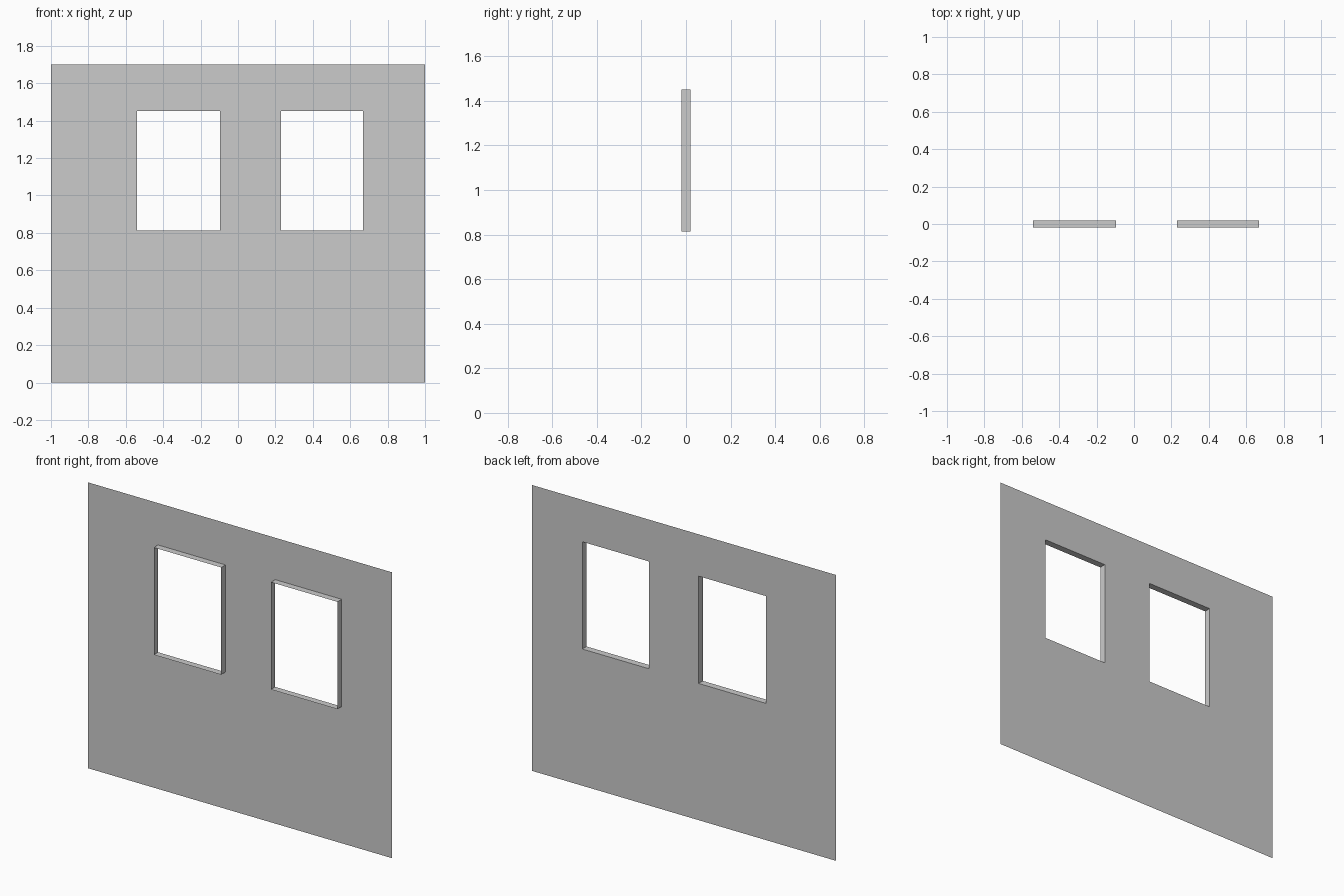
import bpy, bmesh

if "Cube" in bpy.data.objects:
    bpy.data.objects.remove(bpy.data.objects["Cube"])

XS = [-1.0, -0.54, -0.097, 0.231, 0.668, 1.0]
ZS = [0.0, 0.813, 1.451, 1.70]
WALL_Y, REVEAL_Y = 0.02, -0.02
OPENINGS = {(1, 1), (3, 1)}  # grid cells left open for the windows

bm = bmesh.new()

# Thin wall sheet, gridded around the two window openings
grid = [[bm.verts.new((x, WALL_Y, z)) for z in ZS] for x in XS]
for i in range(len(XS) - 1):
    for j in range(len(ZS) - 1):
        if (i, j) not in OPENINGS:
            bm.faces.new((grid[i][j], grid[i][j + 1],
                          grid[i + 1][j + 1], grid[i + 1][j]))

# Window reveals projecting forward from each opening
for i, j in sorted(OPENINGS):
    back = [grid[i][j], grid[i + 1][j], grid[i + 1][j + 1], grid[i][j + 1]]
    front = [bm.verts.new((v.co.x, REVEAL_Y, v.co.z)) for v in back]
    for k in range(4):
        n = (k + 1) % 4
        bm.faces.new((back[k], front[k], front[n], back[n]))

# Merge the coplanar wall panels
bmesh.ops.recalc_face_normals(bm, faces=bm.faces[:])
wall_face = next(f for f in bm.faces if abs(f.normal.y) > 0.9)
if wall_face.normal.y < 0:
    bmesh.ops.reverse_faces(bm, faces=bm.faces[:])

mesh = bpy.data.meshes.new("window_wall")
bm.to_mesh(mesh)
bm.free()
wall = bpy.data.objects.new("window_wall", mesh)
bpy.context.collection.objects.link(wall)
